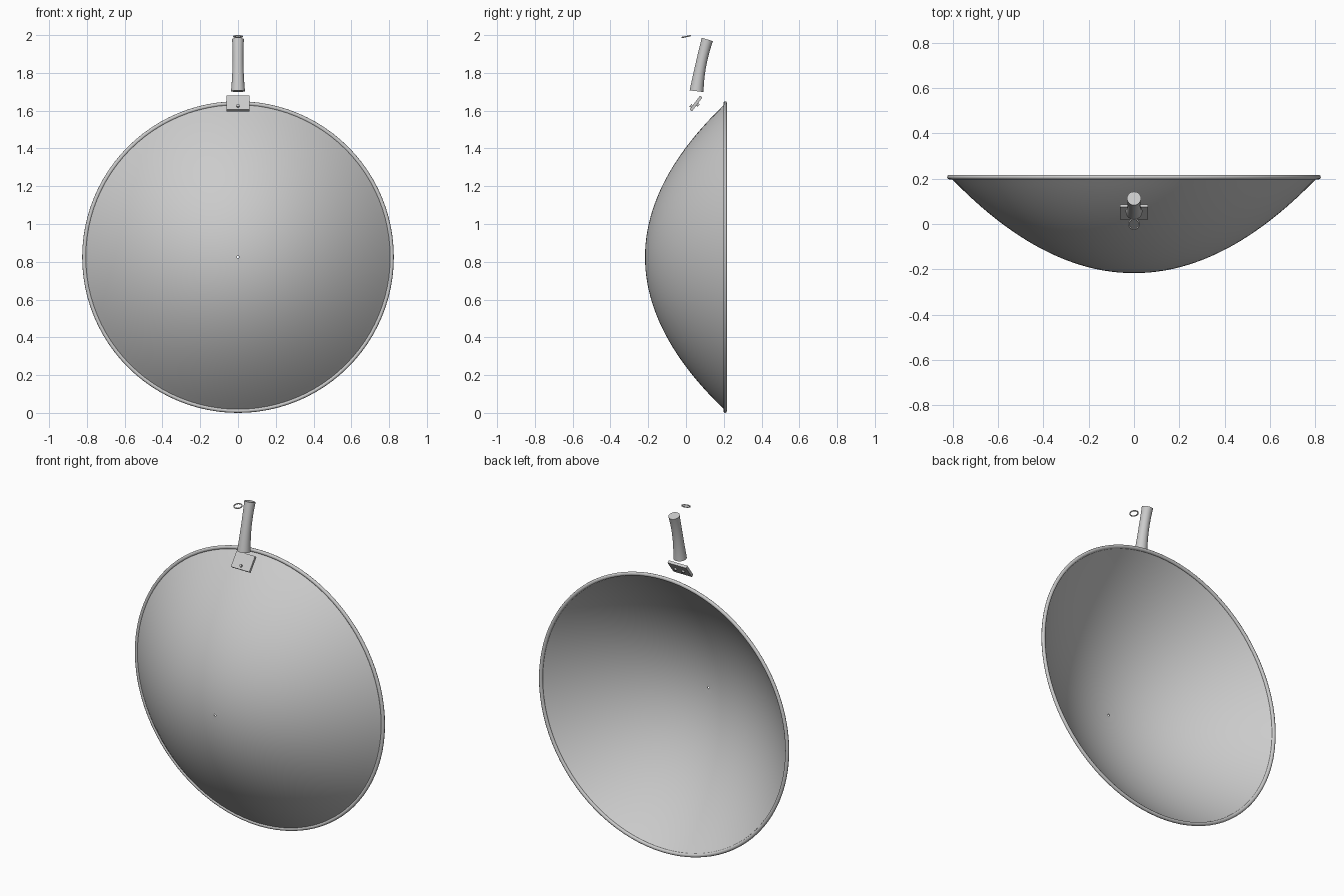
import bpy, bmesh, math
from mathutils import Vector, Matrix

if "Cube" in bpy.data.objects:
    bpy.data.objects.remove(bpy.data.objects["Cube"])

steel = bpy.data.materials.new("light_grey_steel")
steel.diffuse_color = (0.6, 0.6, 0.6, 1)
steel.use_nodes = True
steel.node_tree.nodes["Principled BSDF"].inputs["Base Color"].default_value = steel.diffuse_color


def finish(name, bm, angle=35):
    bmesh.ops.recalc_face_normals(bm, faces=bm.faces)
    me = bpy.data.meshes.new(name)
    bm.to_mesh(me)
    bm.free()
    ob = bpy.data.objects.new(name, me)
    bpy.context.collection.objects.link(ob)
    me.materials.append(steel)
    bpy.ops.object.select_all(action='DESELECT')
    ob.select_set(True)
    bpy.context.view_layer.objects.active = ob
    bpy.ops.object.shade_smooth_by_angle(angle=math.radians(angle))
    return ob


def loft(bm, rings, closed=False, caps=False):
    """Bridge equal rings of points with quads."""
    vs = [[bm.verts.new(p) for p in r] for r in rings]
    pairs = list(zip(vs, vs[1:])) + ([(vs[-1], vs[0])] if closed else [])
    for a, b in pairs:
        for i in range(len(a)):
            j = (i + 1) % len(a)
            bm.faces.new((a[i], a[j], b[j], b[i]))
    if caps:
        bm.faces.new(vs[0])
        bm.faces.new(vs[-1])


def lathe(name, profile, centre, n, angle=35):
    """Turn a closed (radius, y) profile about a line along y."""
    bm = bmesh.new()
    rings = [[Vector((r * math.cos(t), y, r * math.sin(t))) + Vector(centre)
              for t in (2 * math.pi * k / n for k in range(n))] for r, y in profile]
    loft(bm, rings, closed=True)
    return finish(name, bm, angle)


# Shallow parabolic pan with a tiny hole in the middle
CENTRE = (0, 0, 0.825)
steps = 24
radii = [0.006 + (0.808 - 0.006) * i / steps for i in range(steps + 1)]
outer = [(r, -0.217 + 0.42 * (r / 0.808) ** 2) for r in radii]
inner = [(r, y + 0.005) for r, y in reversed(outer)]
lathe("pan_bowl", outer + inner, CENTRE, 96)

# Rolled rim
rim = [(0.814 + 0.011 * math.cos(a), 0.207 + 0.010 * math.sin(a))
       for a in (2 * math.pi * k / 10 for k in range(10))]
lathe("pan_rim", rim, CENTRE, 96, 50)

# Curved, waisted handle
bm = bmesh.new()
p0, p1, p2 = Vector((0, 0.056, 1.703)), Vector((0, 0.072, 1.84)), Vector((0, 0.113, 1.977))
rings = []
for i in range(13):
    t = i / 12
    c = p0 * (1 - t) ** 2 + p1 * 2 * t * (1 - t) + p2 * t * t
    d = ((p1 - p0) * (1 - t) + (p2 - p1) * t).normalized()
    side = Vector((1, 0, 0))
    up = d.cross(side)
    r = 0.037 * (1 - t) ** 2 + 0.024 * 2 * t * (1 - t) + 0.031 * t * t
    rings.append([c + r * (side * math.cos(a) + up * math.sin(a))
                  for a in (2 * math.pi * k / 32 for k in range(32))])
loft(bm, rings, caps=True)
finish("handle", bm)

# Hanging ring
bm = bmesh.new()
rings = []
for k in range(32):
    a = 2 * math.pi * k / 32
    rings.append([Vector(((0.0225 + 0.0035 * math.cos(b)) * math.cos(a),
                          (0.0225 + 0.0035 * math.cos(b)) * math.sin(a),
                          0.0035 * math.sin(b)))
                  for b in (2 * math.pi * m / 8 for m in range(8))])
loft(bm, rings, closed=True)
ring = finish("hanging_ring", bm, 60)
ring.matrix_world = Matrix.Translation((0, 0, 1.992)) @ Matrix.Rotation(math.radians(12), 4, 'X')

# Slanted mounting plate: local y runs up the slope, local z is the front face normal
mount = Matrix.Translation((0, 0.053, 1.638)) @ Matrix.Rotation(math.radians(53), 4, 'X')
bm = bmesh.new()
bmesh.ops.create_cube(bm, size=1, matrix=Matrix.Diagonal((0.122, 0.092, 0.016, 1)))
plate = finish("mounting_plate", bm)
plate.matrix_world = mount

# Rivets, one on the front and two on the back
for name, x, y, z in (("front_rivet", 0, -0.026, 0.011),
                      ("back_rivet_left", -0.026, 0.0, -0.011),
                      ("back_rivet_right", 0.026, 0.0, -0.011)):
    bm = bmesh.new()
    bmesh.ops.create_cone(bm, cap_ends=True, segments=16, radius1=0.008,
                          radius2=0.008, depth=0.014)
    finish(name, bm).matrix_world = mount @ Matrix.Translation((x, y, z))
